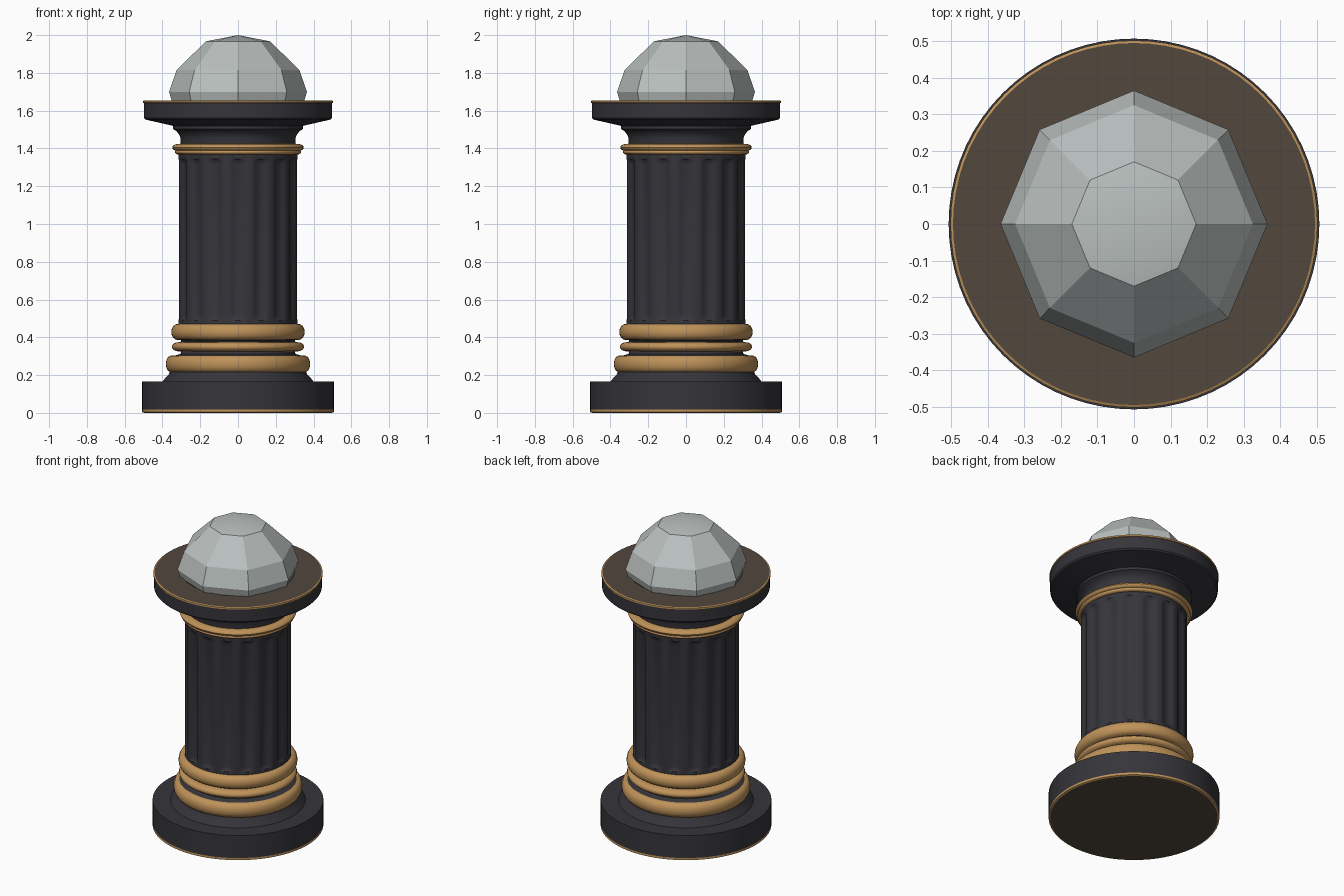
import bpy, bmesh, math

if "Cube" in bpy.data.objects:
    bpy.data.objects.remove(bpy.data.objects["Cube"])


def material(name, rgb):
    m = bpy.data.materials.new(name)
    m.diffuse_color = (*rgb, 1)
    m.use_nodes = True
    m.node_tree.nodes["Principled BSDF"].inputs["Base Color"].default_value = m.diffuse_color
    return m


DARK = material("charcoal", (0.036, 0.035, 0.043))
GOLD = material("gold", (0.52, 0.29, 0.10))
BROWN = material("dark_brown", (0.084, 0.064, 0.047))
GLASS = material("pale_grey", (0.49, 0.53, 0.52))


def finish(name, bm, mat, angle):
    bmesh.ops.recalc_face_normals(bm, faces=bm.faces)
    me = bpy.data.meshes.new(name)
    bm.to_mesh(me)
    bm.free()
    me.materials.append(mat)
    ob = bpy.data.objects.new(name, me)
    bpy.context.collection.objects.link(ob)
    bpy.ops.object.select_all(action='DESELECT')
    ob.select_set(True)
    bpy.context.view_layer.objects.active = ob
    bpy.ops.object.shade_smooth_by_angle(angle=math.radians(angle))
    return ob


def lathe(name, profile, mat, n=72, angle=35, radius=lambda r, z, a: r):
    """Revolve (r, z) points around z; r = 0 makes a pole."""
    bm = bmesh.new()
    rings = []
    for r, z in profile:
        if r == 0:
            rings.append([bm.verts.new((0, 0, z))] * n)
            continue
        ring = []
        for i in range(n):
            a = math.tau * i / n
            q = radius(r, z, a)
            ring.append(bm.verts.new((q * math.cos(a), q * math.sin(a), z)))
        rings.append(ring)
    for lo, hi in zip(rings, rings[1:]):
        for i in range(n):
            j = (i + 1) % n
            bm.faces.new(list(dict.fromkeys((lo[i], lo[j], hi[j], hi[i]))))
    return finish(name, bm, mat, angle)


def bead(name, r_in, r_out, z0, z1, steps=8):
    """Rounded gold moulding ring."""
    zc, h = (z0 + z1) / 2, (z1 - z0) / 2
    pts = []
    for k in range(steps + 1):
        t = -math.pi / 2 + math.pi * k / steps
        pts.append((r_in + (r_out - r_in) * math.cos(t) ** 0.8 if 0 < k < steps else r_in,
                    zc + h * math.sin(t)))
    return lathe(name, pts, GOLD)


# Base plinth with gold foot rim and brown underside
lathe("base_underside", [(0, 0), (0.497, 0)], BROWN)
lathe("base_gold_rim", [(0.497, 0), (0.507, 0.004), (0.507, 0.018)], GOLD)
lathe("base_plinth", [(0.507, 0.018), (0.507, 0.165), (0.40, 0.165), (0.385, 0.185),
                      (0.365, 0.205), (0.36, 0.22)], DARK)

# Base mouldings
bead("lower_torus", 0.345, 0.382, 0.213, 0.305)
lathe("lower_neck", [(0.345, 0.30), (0.305, 0.312), (0.30, 0.325), (0.31, 0.335)], DARK)
bead("middle_torus", 0.305, 0.35, 0.325, 0.375)
lathe("upper_neck", [(0.31, 0.37), (0.30, 0.38), (0.31, 0.395)], DARK)
bead("upper_torus", 0.312, 0.353, 0.385, 0.472)

# Fluted shaft, 16 shallow grooves with rounded ends
FLUTES, DEPTH = 16, 0.016


def fluted(r, z, a):
    end = max(0.0, min(1.0, (z - 0.49) / 0.03, (1.345 - z) / 0.03))
    wave = max(0.0, math.cos(a * FLUTES) + 0.35) / 1.35
    return r - DEPTH * math.sqrt(end) * math.sqrt(wave)


lathe("fluted_shaft", [(0.316, z) for z in (0.465, 0.49, 0.497, 0.508, 0.52, 0.93,
                                            1.315, 1.327, 1.338, 1.345, 1.375)],
      DARK, n=FLUTES * 10, angle=40, radius=fluted)

# Capital: gold collar, dark flare, wide round slab
bead("collar_lower", 0.312, 0.335, 1.368, 1.394)
bead("collar_upper", 0.305, 0.348, 1.385, 1.425)
lathe("capital", [(0.305, 1.42), (0.305, 1.455), (0.312, 1.475), (0.328, 1.493), (0.345, 1.503),
                  (0.345, 1.52), (0.49, 1.553), (0.498, 1.562), (0.498, 1.64)], DARK)
lathe("capital_gold_rim", [(0.498, 1.64), (0.502, 1.642), (0.502, 1.652), (0.495, 1.655)], GOLD)
lathe("capital_top", [(0.495, 1.655), (0.335, 1.655)], BROWN)

# Faceted eight-sided dome
lathe("faceted_dome", [(0.35, 1.65), (0.365, 1.70), (0.325, 1.815), (0.17, 1.967), (0, 2.0)],
      GLASS, n=8, angle=25)
